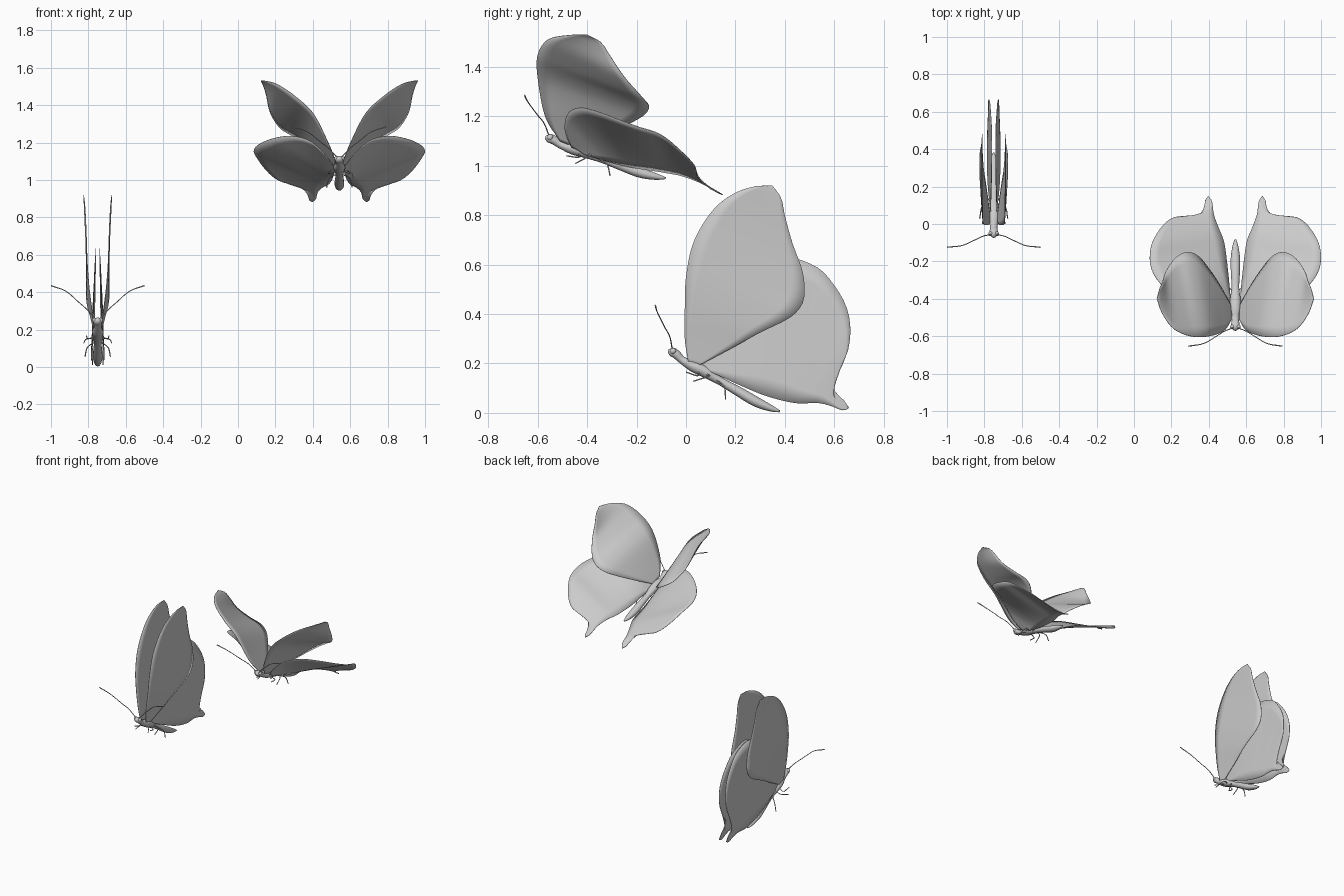
import bpy, bmesh, math
from mathutils import Vector, Matrix

if "Cube" in bpy.data.objects:
    bpy.data.objects.remove(bpy.data.objects["Cube"])


def finish(name, bm, matrix, mirror=False, thick=0.0):
    bmesh.ops.recalc_face_normals(bm, faces=bm.faces)
    me = bpy.data.meshes.new(name)
    bm.to_mesh(me)
    bm.free()
    me.polygons.foreach_set("use_smooth", [True] * len(me.polygons))
    ob = bpy.data.objects.new(name, me)
    bpy.context.collection.objects.link(ob)
    ob.matrix_world = matrix
    if thick:
        m = ob.modifiers.new("thickness", 'SOLIDIFY')
        m.thickness, m.offset = thick, 0
    if mirror:
        ob.modifiers.new("mirror", 'MIRROR').use_mirror_merge = False
    return ob


def spline(pts, n):
    """Catmull-Rom through pts, resampled evenly by length."""
    p = [Vector(q) for q in pts]
    p = [p[0] * 2 - p[1]] + p + [p[-1] * 2 - p[-2]]
    fine = []
    for i in range(1, len(p) - 2):
        a, b, c, d = p[i - 1:i + 3]
        for k in range(12):
            t = k / 12
            fine.append(0.5 * (2 * b + (c - a) * t + (2 * a - 5 * b + 4 * c - d) * t * t
                               + (3 * b - a - 3 * c + d) * t ** 3))
    fine.append(p[-2])
    dist = [0]
    for a, b in zip(fine, fine[1:]):
        dist.append(dist[-1] + (b - a).xyz.length)
    out, j = [], 0
    for i in range(n + 1):
        s = dist[-1] * i / n
        while j < len(fine) - 2 and dist[j + 1] < s:
            j += 1
        f = (s - dist[j]) / max(dist[j + 1] - dist[j], 1e-9)
        out.append(fine[j].lerp(fine[j + 1], min(f, 1)))
    return out


def tube(name, pts, matrix, n=16, sides=6, wide=1.0, mirror=False):
    """Round tube through (x, y, z, radius) points."""
    path = spline(pts, n)
    bm = bmesh.new()
    rings = []
    for i, q in enumerate(path):
        t = (path[min(i + 1, n)].xyz - path[max(i - 1, 0)].xyz).normalized()
        u = (Vector((1, 0, 0)) - t * t.x).normalized()
        v = t.cross(u)
        r = max(q.w, 0.001)
        rings.append([bm.verts.new(q.xyz + u * r * wide * math.cos(a) + v * r * math.sin(a))
                      for a in (math.tau * k / sides for k in range(sides))])
    for a, b in zip(rings, rings[1:]):
        for k in range(sides):
            bm.faces.new((a[k], a[k - 1], b[k - 1], b[k]))
    bm.faces.new(rings[0])
    bm.faces.new(rings[-1])
    return finish(name, bm, matrix, mirror)


def wing(name, lead, trail, matrix, n=40, cross=8):
    """Sheet lofted between leading and trailing edges that meet at the tip."""
    a, b = spline(lead, n), spline(trail + [lead[-1]], n)
    bm = bmesh.new()
    rows = [[bm.verts.new(p.lerp(q, k / cross)) for k in range(cross + 1)] for p, q in zip(a, b)]
    for r, s in zip(rows, rows[1:]):
        for k in range(cross):
            bm.faces.new((r[k], r[k + 1], s[k + 1], s[k]))
    bmesh.ops.remove_doubles(bm, verts=bm.verts, dist=1e-5)
    return finish(name, bm, matrix, True, 0.003)


def insect(prefix, m):
    # head, thorax and abdomen in one lofted body
    tube(prefix + "_body", [
        (0, -0.072, 0.252, 0.006), (0, -0.06, 0.248, 0.018), (0, -0.04, 0.238, 0.019),
        (0, -0.015, 0.213, 0.016), (0, 0.03, 0.19, 0.025), (0, 0.08, 0.165, 0.024),
        (0, 0.14, 0.128, 0.017), (0, 0.21, 0.088, 0.02), (0, 0.28, 0.047, 0.021),
        (0, 0.34, 0.02, 0.014), (0, 0.38, 0.006, 0.004)], m, 40, 14, 1.2)
    # eyes
    bm = bmesh.new()
    bmesh.ops.create_uvsphere(bm, u_segments=12, v_segments=8, radius=0.013,
                              matrix=Matrix.Translation((0.015, -0.052, 0.25)))
    finish(prefix + "_eyes", bm, m, True)
    # antennae
    tube(prefix + "_antennae", [
        (0.01, -0.055, 0.255, .003), (0.06, -0.066, 0.31, .0025), (0.10, -0.085, 0.345, .0025),
        (0.17, -0.115, 0.405, .0025), (0.25, -0.124, 0.435, .0035)], m, 20, 6, 1, True)
    # three pairs of legs
    legs = {"front": [(0.012, 0.05, 0.17), (0.05, 0.05, 0.15), (0.06, 0.0, 0.165)],
            "middle": [(0.012, 0.08, 0.155), (0.06, 0.095, 0.15), (0.075, 0.03, 0.128)],
            "hind": [(0.012, 0.12, 0.135), (0.055, 0.155, 0.105), (0.068, 0.16, 0.055)]}
    for k, pts in legs.items():
        tube(f"{prefix}_{k}_legs", [(*p, 0.003) for p in pts], m, 8, 6, 1, True)


# resting butterfly, wings closed upward
rest = Matrix.Translation((-0.75, 0, 0))
insect("resting", rest)
wing("resting_forewings",
     [(.02, .01, .2), (.03, -.005, .3), (.045, -.005, .42), (.055, 0, .55), (.06, .03, .69),
      (.065, .10, .81), (.07, .18, .88), (.075, .27, .915), (.075, .35, .92)],
     [(.02, .05, .19), (.04, .2, .27), (.055, .3, .325), (.062, .42, .385), (.062, .47, .44),
      (.062, .48, .5), (.062, .47, .58), (.065, .43, .69), (.07, .40, .80), (.073, .385, .87)],
     rest)
wing("resting_hindwings",
     [(.015, .06, .18), (.015, .12, .32), (.012, .22, .5), (.01, .34, .615), (.01, .42, .63),
      (.012, .53, .59), (.016, .59, .53), (.02, .645, .44), (.025, .665, .35), (.026, .655, .25),
      (.026, .615, .17), (.027, .587, .13), (.028, .60, .09), (.028, .65, .04), (.028, .66, .02)],
     [(.018, .08, .175), (.03, .2, .12), (.035, .32, .07), (.035, .44, .04), (.032, .53, .04),
      (.03, .58, .03), (.028, .635, .01)], rest)

# flying butterfly, same body pitched up ten degrees
fly = (Matrix.Translation((0.542, -0.49, 1.075)) @ Matrix.Rotation(math.radians(10), 4, 'X')
       @ Matrix.Translation((0, 0, -0.2)))
insect("flying", fly)
spread = Matrix.Translation((0.542, 0, 0))
wing("flying_forewings",
     [(.02, -.51, 1.10), (.06, -.57, 1.2), (.14, -.60, 1.355), (.24, -.60, 1.45),
      (.33, -.56, 1.51), (.39, -.48, 1.528), (.42, -.40, 1.53)],
     [(.02, -.44, 1.07), (.08, -.33, 1.12), (.14, -.24, 1.165), (.20, -.17, 1.205),
      (.26, -.15, 1.24), (.32, -.18, 1.28), (.37, -.25, 1.36), (.39, -.31, 1.45),
      (.405, -.345, 1.50)], spread)
wing("flying_hindwings",
     [(.025, -.46, 1.07), (.08, -.49, 1.14), (.16, -.48, 1.21), (.26, -.43, 1.235),
      (.36, -.36, 1.22), (.43, -.28, 1.19), (.457, -.2, 1.16), (.445, -.1, 1.125),
      (.39, -.01, 1.05), (.33, .035, 1.0), (.26, .04, .975), (.20, .045, .955),
      (.17, .08, .92), (.16, .13, .89), (.145, .15, .882)],
     [(.025, -.41, 1.045), (.04, -.25, 1.0), (.06, -.1, .975), (.09, -.02, .96),
      (.115, .05, .935), (.125, .12, .90)], spread)
